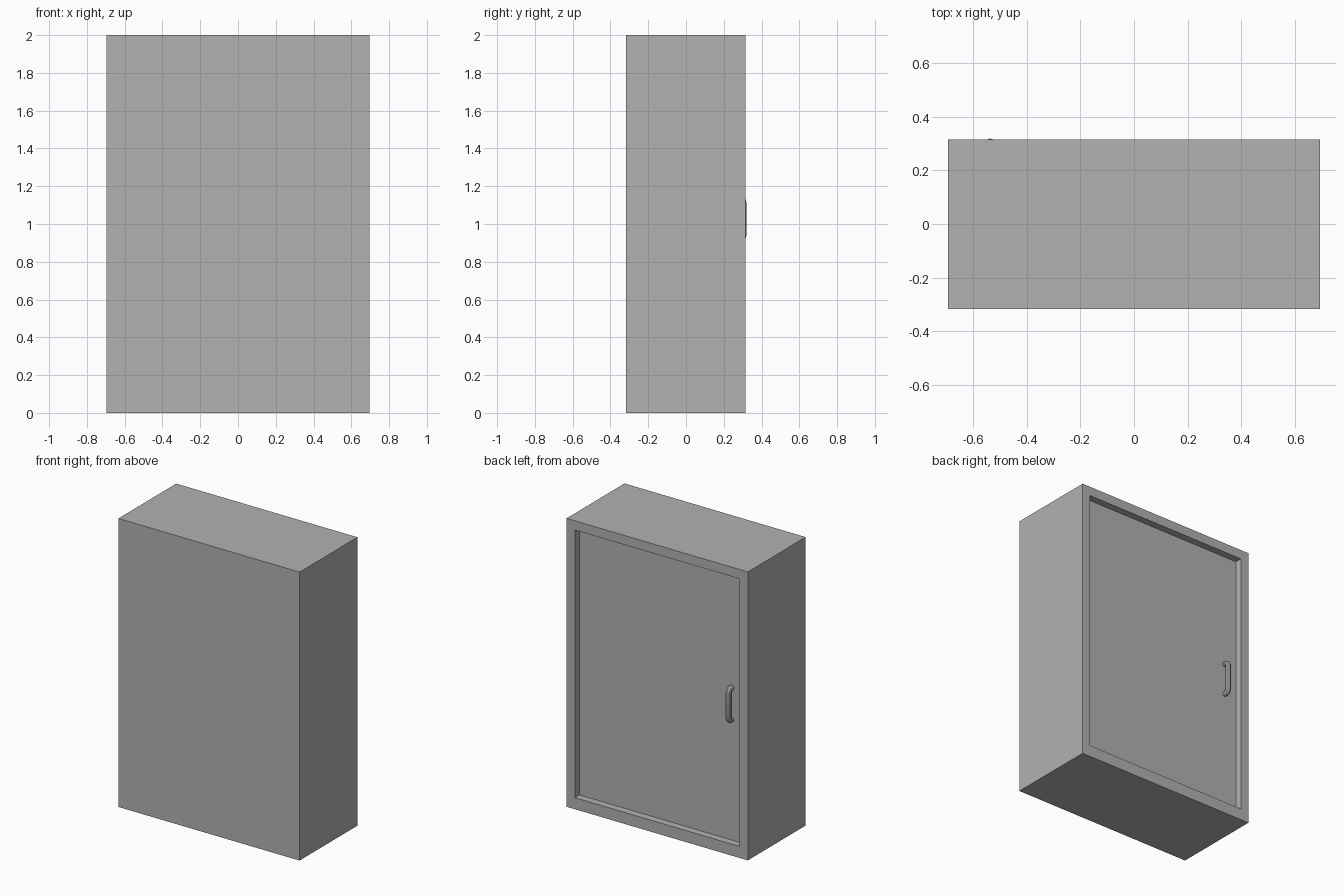
import bpy, bmesh
from mathutils import Vector

cube = bpy.data.objects.get("Cube")
if cube:
    bpy.data.objects.remove(cube, do_unlink=True)

W, FRONT, BACK, H = 0.695, -0.318, 0.315, 2.0
OPEN_X, OPEN_LOW, OPEN_HIGH = 0.632, 0.08, 1.935
DOOR_Y = 0.265

grey = bpy.data.materials.new("light_grey")
grey.use_nodes = True
color = (0.445, 0.445, 0.445, 1)
grey.diffuse_color = color
grey.node_tree.nodes["Principled BSDF"].inputs["Base Color"].default_value = color


def add_mesh(name, bm):
    bmesh.ops.recalc_face_normals(bm, faces=bm.faces)
    mesh = bpy.data.meshes.new(name)
    bm.to_mesh(mesh)
    bm.free()
    obj = bpy.data.objects.new(name, mesh)
    bpy.context.collection.objects.link(obj)
    mesh.materials.append(grey)
    return obj


def box(bm, low, high):
    low, high = Vector(low), Vector(high)
    for v in bmesh.ops.create_cube(bm, size=1)["verts"]:
        v.co = (low + high) / 2 + v.co * (high - low)


# Cabinet shell: one box whose door side is inset into a frame and pushed in
bm = bmesh.new()
box(bm, (-W, FRONT, 0), (W, BACK, H))
face = max(bm.faces, key=lambda f: f.calc_center_median().y)
bmesh.ops.inset_individual(bm, faces=[face], thickness=0.05)
for v in face.verts:
    v.co.x = OPEN_X if v.co.x > 0 else -OPEN_X
    v.co.z = OPEN_HIGH if v.co.z > H / 2 else OPEN_LOW
rim = bmesh.ops.extrude_discrete_faces(bm, faces=[face])["faces"][0]
for v in rim.verts:
    v.co.y = DOOR_Y - 0.04
add_mesh("cabinet_shell", bm)

# Door panel filling the opening
bm = bmesh.new()
box(bm, (-OPEN_X, DOOR_Y - 0.04, OPEN_LOW), (OPEN_X, DOOR_Y, OPEN_HIGH))
add_mesh("door", bm)

# Pull handle: a round bar with rounded bends, ending in the door
R, HX, MID, HALF, OUT = 0.018, -0.537, 1.027, 0.11, 0.302
curve = bpy.data.curves.new("handle", "CURVE")
curve.dimensions = "3D"
curve.bevel_depth = R
curve.bevel_resolution = 2
curve.resolution_u = 4
curve.use_fill_caps = True
spline = curve.splines.new("BEZIER")
B = 0.026
path = [(DOOR_Y - 0.01, HALF), (OUT - B, HALF), (OUT, HALF - B),
        (OUT, B - HALF), (OUT - B, -HALF), (DOOR_Y - 0.01, -HALF)]
spline.bezier_points.add(len(path) - 1)
for point, (y, z) in zip(spline.bezier_points, path):
    point.co = (HX, y, MID + z)
    point.handle_left_type = point.handle_right_type = "VECTOR"
k = B * 0.55
for i, out, into in ((1, Vector((0, k, 0)), "handle_right"), (2, Vector((0, 0, k)), "handle_left"),
                     (3, Vector((0, 0, -k)), "handle_right"), (4, Vector((0, k, 0)), "handle_left")):
    point = spline.bezier_points[i]
    setattr(point, into + "_type", "FREE")
    setattr(point, into, point.co + out)
handle = bpy.data.objects.new("handle", curve)
bpy.context.collection.objects.link(handle)
curve.materials.append(grey)
bpy.ops.object.select_all(action="DESELECT")
handle.select_set(True)
bpy.context.view_layer.objects.active = handle
bpy.ops.object.convert(target="MESH")
bpy.ops.object.shade_smooth_by_angle()
